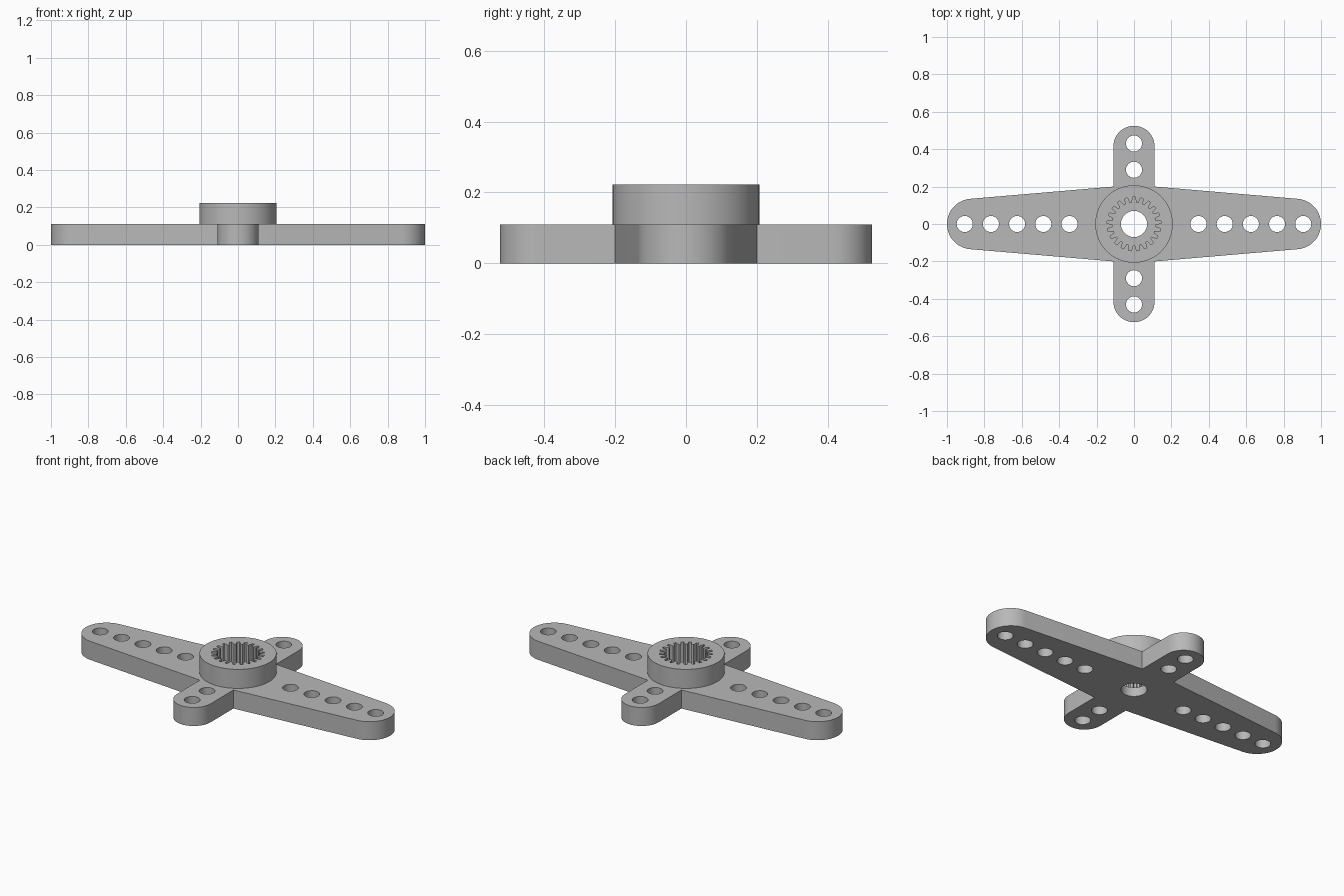
import bpy, bmesh
from math import sin, cos, pi, tau, radians

PLATE_H, HUB_H, FLOOR = 0.11, 0.223, 0.055
HUB_R, BORE_R, HOLE_R = 0.207, 0.07, 0.043

cube = bpy.data.objects.get("Cube")
if cube:
    bpy.data.objects.remove(cube, do_unlink=True)

grey = bpy.data.materials.new("grey plastic")
grey.use_nodes = True
colour = (0.48, 0.48, 0.48, 1)
grey.diffuse_color = colour
grey.node_tree.nodes["Principled BSDF"].inputs["Base Color"].default_value = colour


def arc(cx, cy, r, start, end, steps):
    return [(cx + r * cos(start + (end - start) * i / steps),
             cy + r * sin(start + (end - start) * i / steps)) for i in range(steps + 1)]


def circle(cx, cy, r, n):
    return arc(cx, cy, r, 0, tau, n)[:-1]


def prism(name, outlines, z0, z1):
    """Extrude each closed counter-clockwise outline from z0 to z1."""
    bm = bmesh.new()
    for pts in outlines:
        low = [bm.verts.new((x, y, z0)) for x, y in pts]
        high = [bm.verts.new((x, y, z1)) for x, y in pts]
        bm.faces.new(low[::-1])
        bm.faces.new(high)
        for i in range(len(pts)):
            j = (i + 1) % len(pts)
            bm.faces.new((low[i], low[j], high[j], high[i]))
    mesh = bpy.data.meshes.new(name)
    bm.to_mesh(mesh)
    bm.free()
    mesh.materials.append(grey)
    obj = bpy.data.objects.new(name, mesh)
    bpy.context.collection.objects.link(obj)
    return obj


# Cross outline: tapered long arms and straight short arms, all round-ended
half = [(0.11, -0.2)] + arc(0.865, 0, 0.135, radians(-85), radians(85), 28) + [(0.11, 0.2)]
half += arc(0, 0.415, 0.11, 0, pi, 28)
outline = half + [(-x, -y) for x, y in half]
horn = prism("cross_horn", [outline], 0, PLATE_H)
hub = prism("hub", [circle(0, 0, HUB_R, 96)], PLATE_H - 0.002, HUB_H)

# Rows of holes along each arm, plus the central bore
holes = [circle(0, 0, BORE_R, 48)]
for side in (-1, 1):
    holes += [circle(side * (0.345 + 0.14 * i), 0, HOLE_R, 32) for i in range(5)]
    holes += [circle(0, side * (0.29 + 0.14 * i), HOLE_R, 32) for i in range(2)]
hole_cutter = prism("hole_cutter", holes, -0.1, 0.4)

# Toothed socket in the hub
TEETH = 21
socket = []
for i in range(TEETH):
    for offset, r in ((-0.32, 0.115), (-0.17, 0.144), (0.17, 0.144), (0.32, 0.115)):
        a = pi / 2 + (i + offset) * tau / TEETH
        socket.append((r * cos(a), r * sin(a)))
socket_cutter = prism("socket_cutter", [socket], FLOOR, 0.4)

# Join the hub and cut the openings
for tool, operation in ((hub, 'UNION'), (hole_cutter, 'DIFFERENCE'), (socket_cutter, 'DIFFERENCE')):
    mod = horn.modifiers.new(tool.name, 'BOOLEAN')
    mod.object, mod.operation, mod.solver = tool, operation, 'EXACT'
bpy.context.view_layer.update()
result = bpy.data.meshes.new_from_object(horn.evaluated_get(bpy.context.evaluated_depsgraph_get()))
horn.modifiers.clear()
horn.data = result
result.name = "cross_horn"
for tool in (hub, hole_cutter, socket_cutter):
    bpy.data.objects.remove(tool, do_unlink=True)

# Smooth the curved walls, keep the rims crisp
bpy.ops.object.select_all(action='DESELECT')
bpy.context.view_layer.objects.active = horn
horn.select_set(True)
bpy.ops.object.shade_smooth_by_angle(angle=radians(25))
